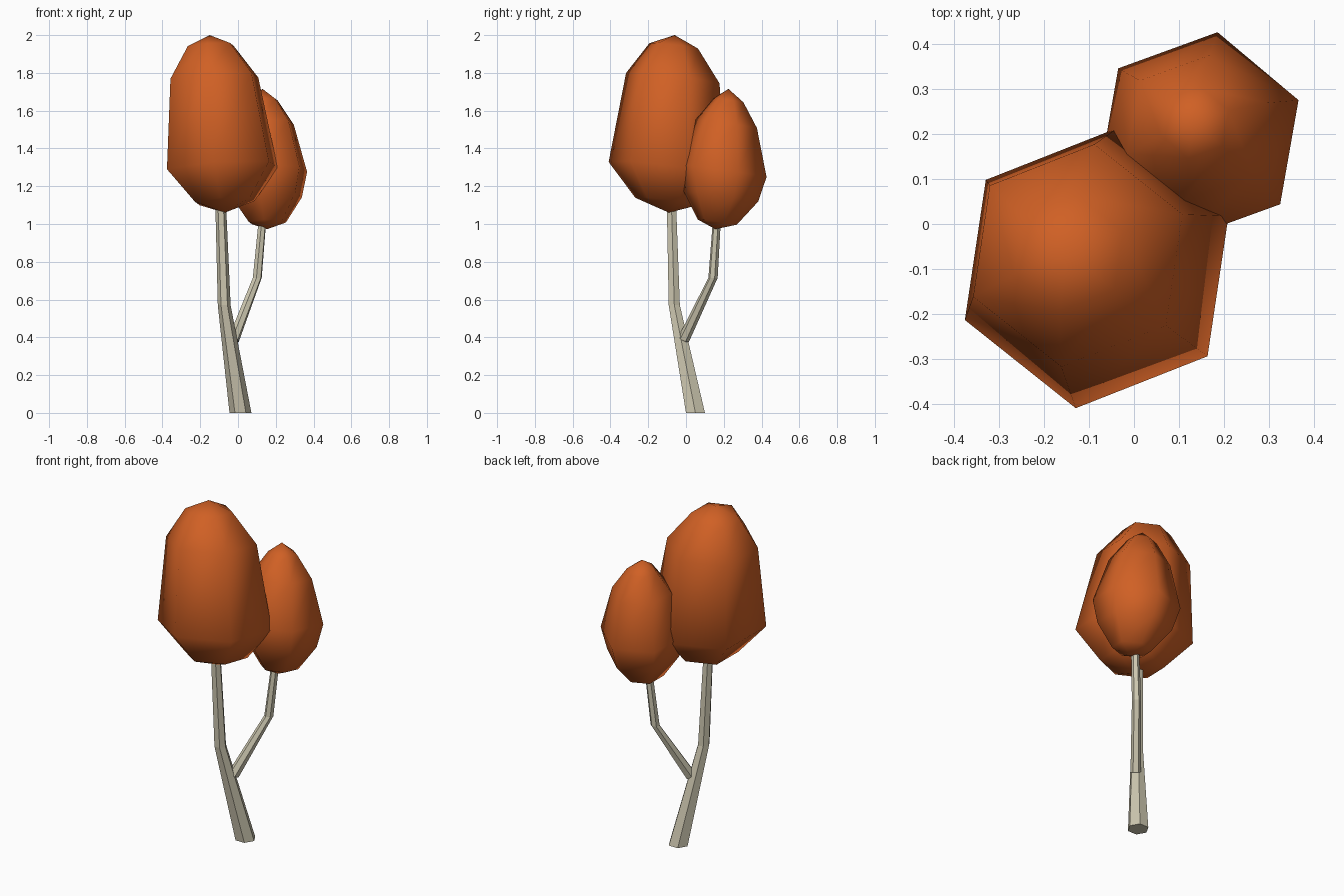
import bpy, bmesh
from math import cos, sin, radians
from mathutils import Vector

cube = bpy.data.objects.get("Cube")
if cube:
    bpy.data.objects.remove(cube, do_unlink=True)


def material(name, rgb):
    mat = bpy.data.materials.new(name)
    mat.use_nodes = True
    mat.diffuse_color = (*rgb, 1)
    mat.node_tree.nodes["Principled BSDF"].inputs["Base Color"].default_value = (*rgb, 1)
    return mat


orange = material("orange foliage", (0.63, 0.117, 0.018))
bark = material("pale bark", (0.62, 0.58, 0.44))


def loft(name, rings, phase, slopes, mat, smooth):
    """Six-sided skin through (x, y, z, radius) rings; radius 0 is a point."""
    bm = bmesh.new()
    loops = []
    for (x, y, z, r), (sx, sy) in zip(rings, slopes):
        if r == 0:
            loops.append([bm.verts.new((x, y, z))] * 6)
            continue
        loop = []
        for i in range(6):
            a = radians(phase + 60 * i)
            dx, dy = r * cos(a), r * sin(a)
            loop.append(bm.verts.new((x + dx, y + dy, z + sx * dx + sy * dy)))
        loops.append(loop)
    for low, high in zip(loops, loops[1:]):
        for i in range(6):
            j = (i + 1) % 6
            bm.faces.new(list(dict.fromkeys((low[i], low[j], high[j], high[i]))))
    for loop in (loops[0], loops[-1]):
        if loop[0] != loop[1]:
            bm.faces.new(loop)
    bmesh.ops.recalc_face_normals(bm, faces=bm.faces)
    for face in bm.faces:
        face.smooth = smooth
    mesh = bpy.data.meshes.new(name)
    bm.to_mesh(mesh)
    bm.free()
    mesh.materials.append(mat)
    obj = bpy.data.objects.new(name, mesh)
    bpy.context.collection.objects.link(obj)
    return obj


def crown(name, rings, phase, slope):
    return loft(name, rings, phase, [slope] * len(rings), orange, True)


def limb(name, rings, phase, first_slope):
    # Cuts across the bends stay level, only the first cut may lean
    slopes = [first_slope] + [(0, 0)] * (len(rings) - 1)
    return loft(name, rings, phase, slopes, bark, False)


# Foliage: leaning six-sided eggs
crown("large_crown", [
    (-0.07, -0.09, 1.06, 0),
    (-0.07, -0.10, 1.12, 0.17),
    (-0.083, -0.098, 1.294, 0.315),
    (-0.125, -0.07, 1.772, 0.25),
    (-0.145, -0.065, 1.943, 0.13),
    (-0.15, -0.06, 2.0, 0)], 21.5, (0.06, -0.12))
crown("small_crown", [
    (0.155, 0.155, 0.973, 0),
    (0.155, 0.165, 1.01, 0.105),
    (0.15, 0.185, 1.145, 0.20),
    (0.145, 0.195, 1.28, 0.235),
    (0.14, 0.213, 1.53, 0.165),
    (0.135, 0.225, 1.655, 0.08),
    (0.13, 0.225, 1.715, 0)], 20, (0.03, -0.14))

# Trunk and side branch, both ending inside the foliage
limb("trunk", [
    (0.013, 0.05, 0, 0.058),
    (-0.073, -0.062, 0.57, 0.034),
    (-0.093, -0.078, 1.14, 0.028)], 0, (0, 0))
limb("branch", [
    (-0.022, -0.012, 0.39, 0.028),
    (0.102, 0.143, 0.715, 0.025),
    (0.133, 0.166, 1.06, 0.021)], 20, (-0.35, -0.45))
